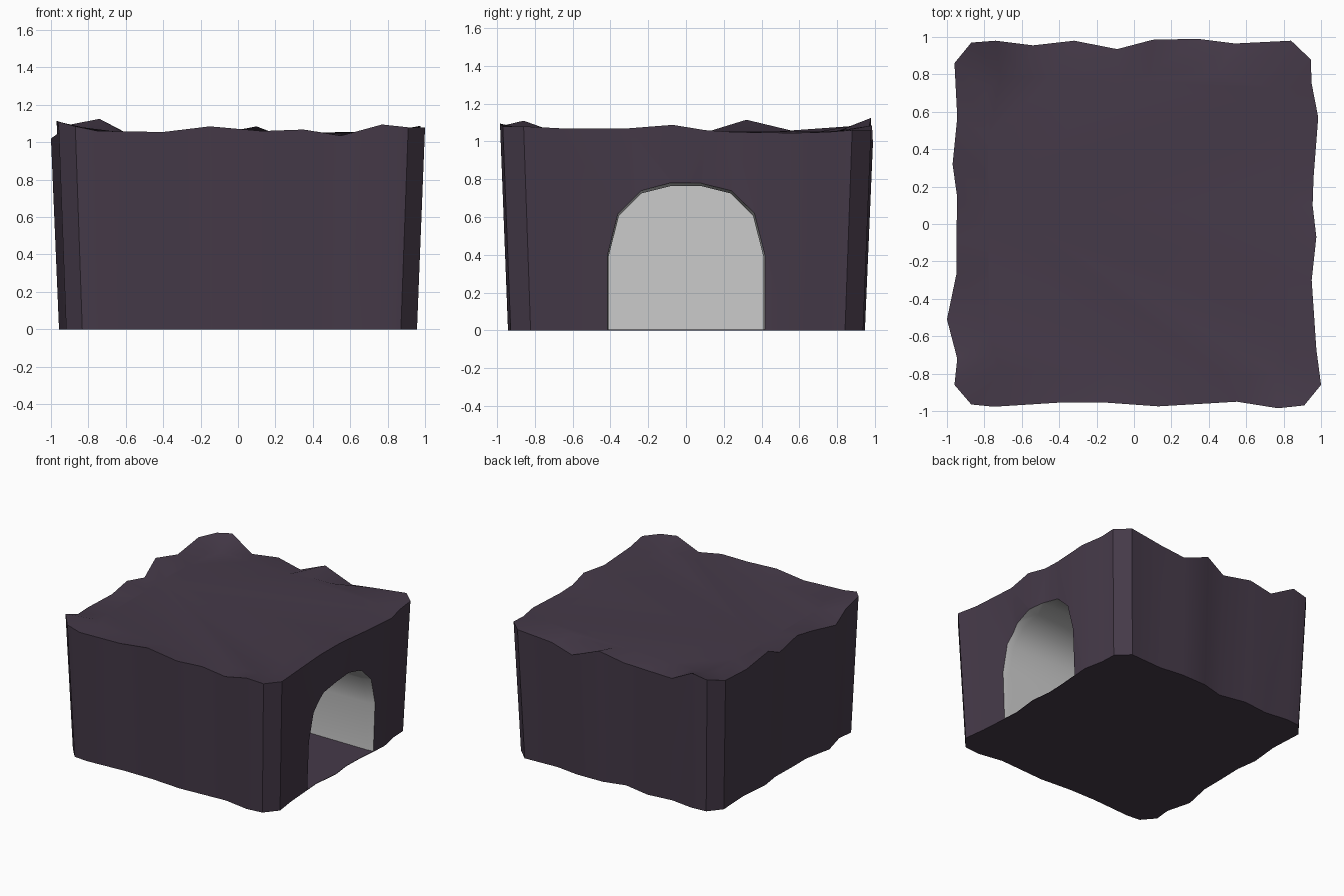
import bpy, bmesh
from mathutils import Vector

if "Cube" in bpy.data.objects:
    bpy.data.objects.remove(bpy.data.objects["Cube"])

# Jagged upper rim (x, y, z), counter-clockwise from the front left corner
RIM = [(-.96, -.86, 1.11), (-.87, -.965, 1.085), (-.75, -.977, 1.06), (-.4, -.955, 1.055),
       (-.15, -.955, 1.085), (.13, -.975, 1.06), (.35, -.962, 1.068), (.55, -.95, 1.035),
       (.77, -.985, 1.095), (.91, -.97, 1.08), (1, -.86, 1.08), (.975, -.67, 1.07),
       (.95, -.3, 1.07), (.975, -.07, 1.088), (.955, .1, 1.06), (.96, .25, 1.05),
       (.985, .57, 1.045), (.95, .75, 1.05), (.945, .88, 1.06), (.84, .98, 1.06),
       (.54, .965, 1.03), (.34, .99, .99), (.1, .985, 1.085), (-.09, .935, 1.02),
       (-.32, .98, 1.04), (-.54, .955, 1.02), (-.74, .98, 1.125), (-.87, .97, 1.1),
       (-.96, .86, 1.08), (-.945, .57, 1.055), (-.97, .32, 1.115), (-.945, .14, 1.03),
       (-.95, -.08, 1.085), (-.95, -.27, 1.05), (-1, -.51, 1.02), (-.945, -.72, 1.06)]
# Half of the tunnel arch (y, z)
HALF_ARCH = [(.42, .004), (.418, .4), (.362, .62), (.24, .74), (.08, .78)]


def material(name, colour):
    m = bpy.data.materials.new(name)
    m.diffuse_color = (*colour, 1)
    m.use_nodes = True
    m.node_tree.nodes["Principled BSDF"].inputs["Base Color"].default_value = m.diffuse_color
    return m


def loft(name, rings):
    """Closed solid through a stack of equal-sized rings."""
    bm = bmesh.new()
    loops = [[bm.verts.new(p) for p in ring] for ring in rings]
    n = len(loops[0])
    for a, b in zip(loops, loops[1:]):
        for i in range(n):
            j = (i + 1) % n
            bm.faces.new((a[i], a[j], b[j], b[i]))
    bm.faces.new(loops[0][::-1])
    bm.faces.new(loops[-1])
    bmesh.ops.recalc_face_normals(bm, faces=bm.faces)
    me = bpy.data.meshes.new(name)
    bm.to_mesh(me)
    bm.free()
    ob = bpy.data.objects.new(name, me)
    bpy.context.collection.objects.link(ob)
    return ob


# Rock block: tapered sides, ragged rim, level top
block = loft("rock_block", [
    [(x * .957, y * .957, 0) for x, y, z in RIM],
    RIM,
    [(x * .82, y * .82, 1.052) for x, y, z in RIM]])
block.data.materials.append(material("dark_rock", (.06, .042, .066)))
block.data.materials.append(material("tunnel_grey", (.8, .8, .8)))

# Tunnel cutter: arch with a slightly tapered lip
arch = HALF_ARCH + [(-y, z) for y, z in reversed(HALF_ARCH)]
cutter = loft("tunnel_cutter", [
    [(x, y * s, .004 + (z - .004) * s) for y, z in arch]
    for x, s in ((1.1, 1.02), (.95, 1), (.88, .98), (-.85, .98))])
cutter.hide_render = True

mod = block.modifiers.new("tunnel", 'BOOLEAN')
mod.operation = 'DIFFERENCE'
mod.solver = 'EXACT'
mod.object = cutter
bpy.context.view_layer.objects.active = block
block.select_set(True)
cutter.select_set(False)
bpy.ops.object.modifier_apply(modifier=mod.name)
bpy.data.objects.remove(cutter)

# Tunnel walls and end are grey, its floor stays rock
for p in block.data.polygons:
    pts = [block.data.vertices[v].co for v in p.vertices]
    inside = all(abs(v.y) < .43 and .003 < v.z < .8 for v in pts)
    floor = all(v.z < .01 for v in pts)
    outer = p.center.x > .85 and p.normal.x > .7
    p.material_index = 1 if inside and not floor and not outer else 0

bpy.ops.object.shade_smooth_by_angle(angle=.6)
